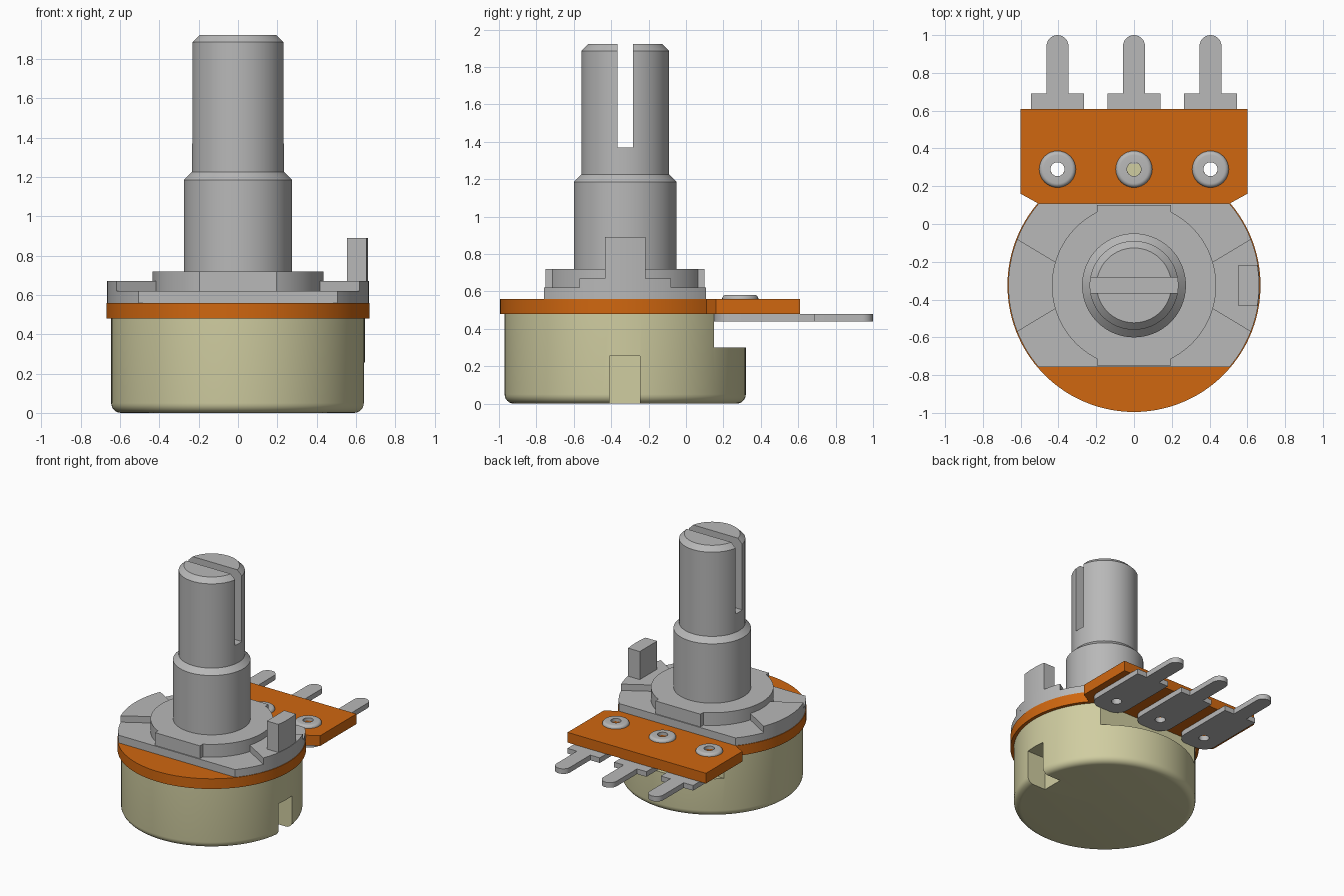
import bpy, bmesh, math
from math import sin, cos, asin, acos, pi

old = bpy.data.objects.get("Cube")
if old:
    bpy.data.objects.remove(old, do_unlink=True)

CY = -0.325   # y of the shaft axis


def material(name, rgb):
    m = bpy.data.materials.new(name)
    m.use_nodes = True
    m.diffuse_color = (*rgb, 1)
    bsdf = next(n for n in m.node_tree.nodes if n.type == 'BSDF_PRINCIPLED')
    bsdf.inputs["Base Color"].default_value = (*rgb, 1)
    bsdf.inputs["Roughness"].default_value = 0.6
    return m


METAL = material("grey metal", (0.48, 0.48, 0.48))
BOARD = material("orange board", (0.63, 0.135, 0.005))
CASE = material("cream plastic", (0.63, 0.61, 0.355))


def finish(name, bm, mat):
    bmesh.ops.remove_doubles(bm, verts=bm.verts, dist=1e-5)
    bmesh.ops.recalc_face_normals(bm, faces=bm.faces)
    me = bpy.data.meshes.new(name)
    bm.to_mesh(me)
    bm.free()
    me.materials.append(mat)
    ob = bpy.data.objects.new(name, me)
    bpy.context.collection.objects.link(ob)
    return ob


def select(ob):
    bpy.ops.object.select_all(action='DESELECT')
    ob.select_set(True)
    bpy.context.view_layer.objects.active = ob


def smooth(ob):
    select(ob)
    bpy.ops.object.shade_smooth_by_angle(angle=math.radians(28))


def prism(name, pts, z0, z1, mat, cx=0.0, cy=CY):
    """Extrude a flat outline from z0 to z1."""
    bm = bmesh.new()
    f = bm.faces.new([bm.verts.new((x + cx, y + cy, z0)) for x, y in pts])
    up = bmesh.ops.extrude_face_region(bm, geom=[f])["geom"]
    bmesh.ops.translate(bm, vec=(0, 0, z1 - z0),
                        verts=[v for v in up if isinstance(v, bmesh.types.BMVert)])
    return finish(name, bm, mat)


def lathe(name, profile, mat, cx=0.0, cy=CY, steps=96, closed=False):
    """Spin an (r, z) profile around a vertical axis."""
    bm = bmesh.new()
    vs = [bm.verts.new((cx + r, cy, z)) for r, z in profile]
    pairs = list(zip(vs, vs[1:])) + ([(vs[-1], vs[0])] if closed else [])
    es = [bm.edges.new(p) for p in pairs]
    bmesh.ops.spin(bm, geom=vs + es, cent=(cx, cy, 0), axis=(0, 0, 1),
                   angle=2 * pi, steps=steps, use_merge=False)
    return finish(name, bm, mat)


def box(name, x0, x1, y0, y1, z0, z1, mat):
    return prism(name, [(x0, y0), (x1, y0), (x1, y1), (x0, y1)], z0, z1, mat, cy=0)


def cut(ob, cutter):
    mod = ob.modifiers.new("cut", 'BOOLEAN')
    mod.operation = 'DIFFERENCE'
    mod.solver = 'EXACT'
    mod.object = cutter
    select(ob)
    bpy.ops.object.modifier_apply(modifier=mod.name)
    bpy.data.objects.remove(cutter, do_unlink=True)


def arc(r, a0, a1, n, cx=0.0, cy=0.0):
    return [(cx + r * cos(a0 + (a1 - a0) * i / n), cy + r * sin(a0 + (a1 - a0) * i / n))
            for i in range(n + 1)]


def flip(pts):
    return [(-x, -y) for x, y in pts]


# Round case with a rounded bottom rim, a rear ledge and a side notch
rim = [(0.595 + x, 0.05 + y) for x, y in arc(0.05, -pi / 2, 0, 6)]
case = lathe("case", [(0, 0)] + rim + [(0.645, 0.48), (0, 0.48)], CASE)
cut(case, box("rear_cutter", -1, 1, 0.15, 1, 0.30, 0.6, CASE))
cut(case, box("notch_cutter", 0.48, 0.8, -0.41, -0.245, -0.1, 0.255, CASE))
smooth(case)

# Circuit board: disc with a rectangular terminal area
a = asin(0.435 / 0.67)
edge = arc(0.67, pi - a, 2 * pi + a, 80)
edge += [(0.6, 0.485), (0.6, 0.935), (-0.6, 0.935), (-0.6, 0.485)]
board = prism("circuit_board", edge, 0.48, 0.56, BOARD)

# Terminals under the board, with rivets on top and a hole through both
half = [(0.14, 0.69), (0.058, 0.69)]
pad = arc(0.09, -pi / 2, 0, 8, 0.05, 0.24)
right = pad + half
tip = arc(0.058, 0, pi, 16, 0, 0.942)
outline = right + tip + [(-x, y) for x, y in reversed(right)]
for label, x in (("left", 0.405), ("middle", 0.0), ("right", -0.405)):
    term = prism(label + "_terminal", outline, 0.44, 0.48, METAL, cx=x, cy=0)
    for part in (term, board):
        cut(part, prism("hole_cutter", arc(0.037, 0, 2 * pi * 23 / 24, 23),
                        0.3, 0.7, part.data.materials[0], cx=x, cy=0.29))
    smooth(term)
    dome = arc(0.022, 0, pi / 2, 5, 0.075, 0.56)
    rivet = lathe(label + "_rivet", [(0.037, 0.555), (0.097, 0.555)] + dome
                  + [(0.037, 0.582)], METAL, cx=x, cy=0.29, steps=32, closed=True)
    smooth(rivet)
smooth(board)

# Mounting plate with flat front and rear
a = asin(0.433 / 0.665)
side = arc(0.665, -a, a, 36)
smooth(prism("mounting_plate", side + flip(side), 0.56, 0.62, METAL))

# Raised wedges on both sides of the plate
a = asin(0.245 / 0.665)
wedge = [(0.41, -0.12)] + arc(0.665, -a, a, 18) + [(0.41, 0.12)]
smooth(prism("left_wedge", wedge, 0.62, 0.67, METAL))
smooth(prism("right_wedge", flip(wedge), 0.62, 0.67, METAL))

# Upright locating tab
a = asin(0.108 / 0.662)
tab = [(0.553, -0.108)] + arc(0.662, -a, a, 8) + [(0.553, 0.108)]
smooth(prism("locating_tab", tab, 0.62, 0.89, METAL))

# Collar with square lugs front and rear
a = acos(0.195 / 0.435)
side = [(0.195, -0.425)] + arc(0.435, -a, a, 40) + [(0.195, 0.425)]
smooth(prism("collar", side + flip(side), 0.62, 0.72, METAL))

# Bushing with a chamfered top
smooth(lathe("bushing", [(0, 0.70), (0.275, 0.70), (0.275, 1.185),
                         (0.235, 1.225), (0, 1.225)], METAL))

# Slotted shaft
shaft = lathe("shaft", [(0, 1.2), (0.235, 1.2), (0.235, 1.885),
                        (0.198, 1.922), (0, 1.922)], METAL)
cut(shaft, box("slot_cutter", -0.5, 0.5, -0.366, -0.284, 1.37, 2.2, METAL))
smooth(shaft)
